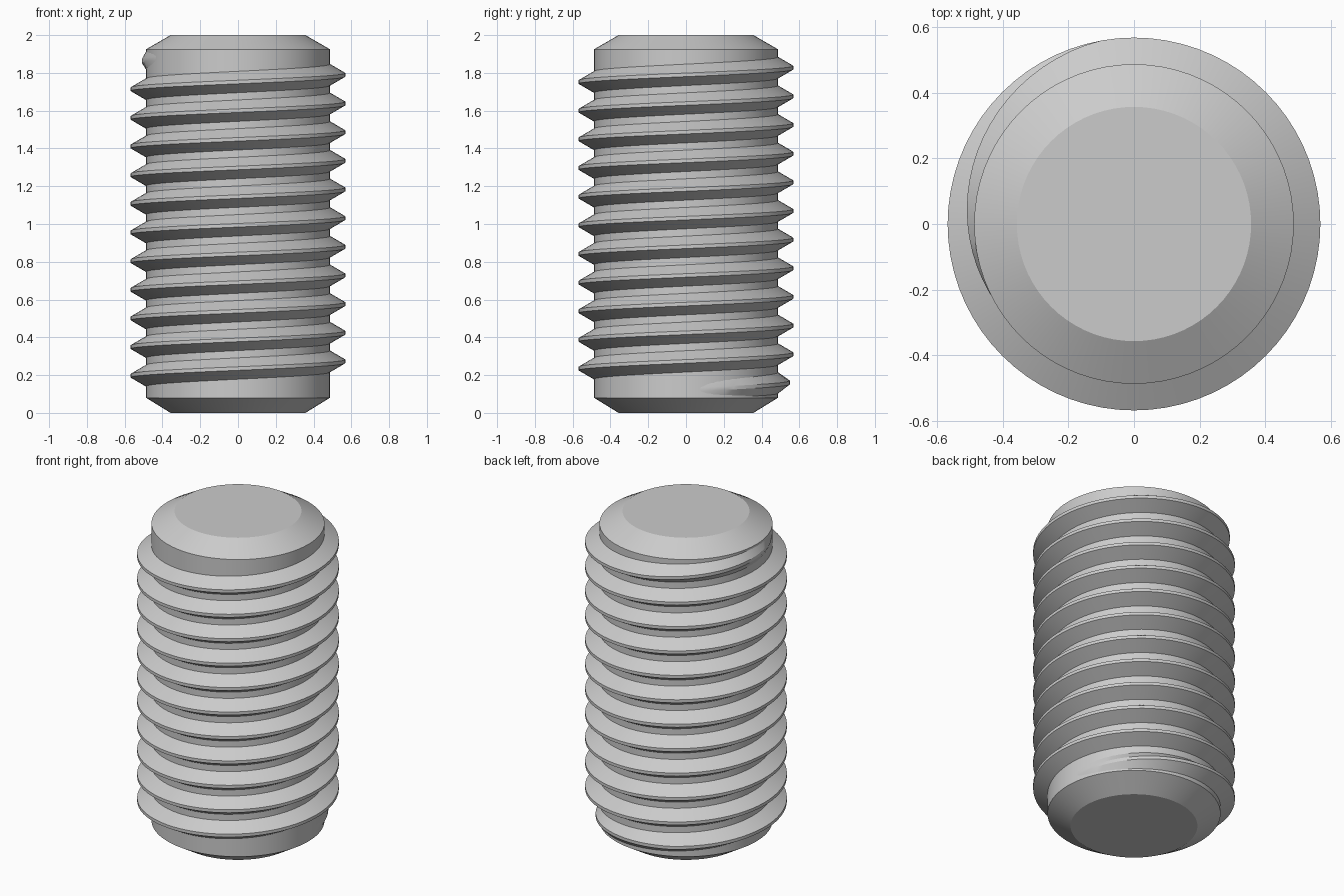
import bpy
import bmesh
from math import cos, sin, tau

SEGMENTS = 72            # steps per full turn, shared by core and thread
CORE_R, CREST_R, ROOT_R = 0.487, 0.568, 0.48
PITCH, START_Z, TURNS = 0.1517, 0.121, 11.6
LOW, HIGH, TOP = 0.08, 1.925, 2.0
FADE = 0.32              # turns over which the thread runs in and out

cube = bpy.data.objects.get("Cube")
if cube:
    bpy.data.objects.remove(cube, do_unlink=True)

steel = bpy.data.materials.new("plain_grey_steel")
steel.use_nodes = True
grey = (0.6, 0.6, 0.6, 1)
steel.diffuse_color = grey
steel.node_tree.nodes["Principled BSDF"].inputs["Base Color"].default_value = grey


def skin(name, sections, closed):
    """Bridge (radius, height) sections, one per angular step, into a shell."""
    bm = bmesh.new()
    rows = []
    for i, section in enumerate(sections):
        a = tau * i / SEGMENTS
        rows.append([bm.verts.new((r * cos(a), r * sin(a), z)) for r, z in section])
    following = rows[1:] + (rows[:1] if closed else [])
    for row, nxt in zip(rows, following):
        for k in range(len(row) - 1):
            bm.faces.new((row[k], nxt[k], nxt[k + 1], row[k + 1]))
    if closed:
        bm.faces.new([row[0] for row in reversed(rows)])
        bm.faces.new([row[-1] for row in rows])
    mesh = bpy.data.meshes.new(name)
    bm.to_mesh(mesh)
    bm.free()
    mesh.materials.append(steel)
    obj = bpy.data.objects.new(name, mesh)
    bpy.context.collection.objects.link(obj)
    return obj


# Chamfered core
profile = [(0.357, 0), (CORE_R, LOW), (CORE_R, HIGH), (0.357, TOP)]
core = skin("core", [profile] * SEGMENTS, True)


# Helical ridge with a narrow flat crest, tapering away at both ends
def thread_section(turn):
    fade = max(0, min(1, turn / FADE, (TURNS - turn) / FADE))
    crest = ROOT_R + (CREST_R - ROOT_R) * fade
    z = START_Z + PITCH * turn
    half_base, half_crest = PITCH * 0.4, PITCH / 16
    return [(ROOT_R, max(LOW, z - half_base)), (crest, z - half_crest),
            (crest, z + half_crest), (ROOT_R, min(HIGH, z + half_base))]


steps = round(TURNS * SEGMENTS)
thread = skin("thread", [thread_section(i / SEGMENTS) for i in range(steps + 1)], False)

# Smooth curves with crisp edges
bpy.ops.object.select_all(action="DESELECT")
for obj in (core, thread):
    obj.select_set(True)
bpy.context.view_layer.objects.active = core
bpy.ops.object.shade_smooth_by_angle(angle=0.4)
